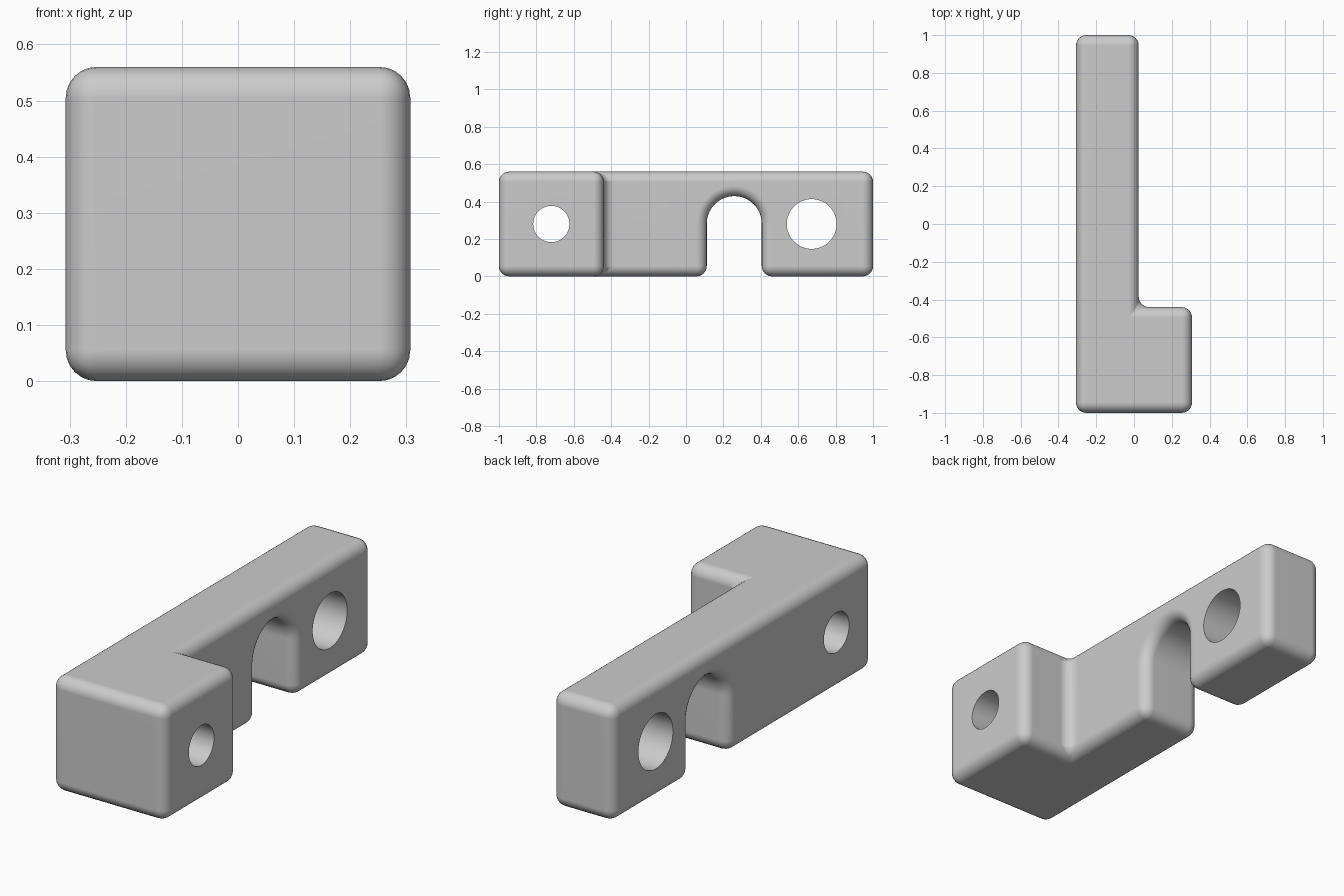
import bpy, bmesh, math
from mathutils import Vector

cube = bpy.data.objects.get("Cube")
if cube:
    bpy.data.objects.remove(cube)

HEIGHT = 0.56
HALF_WIDTH = 0.307
ROUND = 0.055


def prism(name, outline, direction):
    """Extrude a closed outline along a direction into a solid."""
    bm = bmesh.new()
    face = bm.faces.new([bm.verts.new(p) for p in outline])
    out = bmesh.ops.extrude_face_region(bm, geom=[face])
    moved = [v for v in out["geom"] if isinstance(v, bmesh.types.BMVert)]
    bmesh.ops.translate(bm, verts=moved, vec=Vector(direction))
    bmesh.ops.recalc_face_normals(bm, faces=bm.faces)
    mesh = bpy.data.meshes.new(name)
    bm.to_mesh(mesh)
    bm.free()
    obj = bpy.data.objects.new(name, mesh)
    bpy.context.collection.objects.link(obj)
    return obj


def arc(y, z, radius, start, end, steps):
    """Points of an arc in a plane just outside the right side."""
    angles = [start + (end - start) * i / steps for i in range(steps + 1)]
    return [(-0.5, y + radius * math.cos(a), z + radius * math.sin(a)) for a in angles]


def apply(obj, modifier):
    bpy.ops.object.modifier_apply(modifier=modifier.name)


def cut(obj, outline):
    """Cut an outline sideways through the whole part."""
    cutter = prism("cutter", outline, (1, 0, 0))
    cutter.hide_render = True
    mod = obj.modifiers.new("cut", "BOOLEAN")
    mod.operation = "DIFFERENCE"
    mod.solver = "EXACT"
    mod.object = cutter
    apply(obj, mod)
    bpy.data.objects.remove(cutter)


# L-shaped body
arm, step = 0.025, -0.44
plan = [(-HALF_WIDTH, -1), (HALF_WIDTH, -1), (HALF_WIDTH, step),
        (arm, step), (arm, 1), (-HALF_WIDTH, 1)]
body = prism("bracket_body", [(x, y, 0) for x, y in plan], (0, 0, HEIGHT))
bpy.context.view_layer.objects.active = body
body.select_set(True)

# Arched slot open at the bottom
slot_y, slot_r = 0.258, 0.147
arch = arc(slot_y, 0.282, slot_r, 0, math.pi, 32)
cut(body, [(-0.5, slot_y - slot_r, -0.2), (-0.5, slot_y + slot_r, -0.2)] + arch)

# Rounded edges
bevel = body.modifiers.new("round", "BEVEL")
bevel.width = ROUND
bevel.segments = 6
bevel.limit_method = "ANGLE"
bevel.angle_limit = math.radians(40)
bevel.use_clamp_overlap = False
apply(body, bevel)

# Crisp through holes
for y, radius in ((-0.72, 0.097), (0.672, 0.133)):
    cut(body, arc(y, HEIGHT / 2, radius, 0, math.tau, 64)[:-1])

bpy.ops.object.shade_smooth_by_angle(angle=math.radians(35))
weighted = body.modifiers.new("flat_sides", "WEIGHTED_NORMAL")
weighted.keep_sharp = True

# Plain grey finish
grey = bpy.data.materials.new("light_grey")
grey.use_nodes = True
colour = (0.6, 0.6, 0.6, 1)
grey.diffuse_color = colour
grey.node_tree.nodes["Principled BSDF"].inputs["Base Color"].default_value = colour
body.data.materials.clear()
body.data.materials.append(grey)
